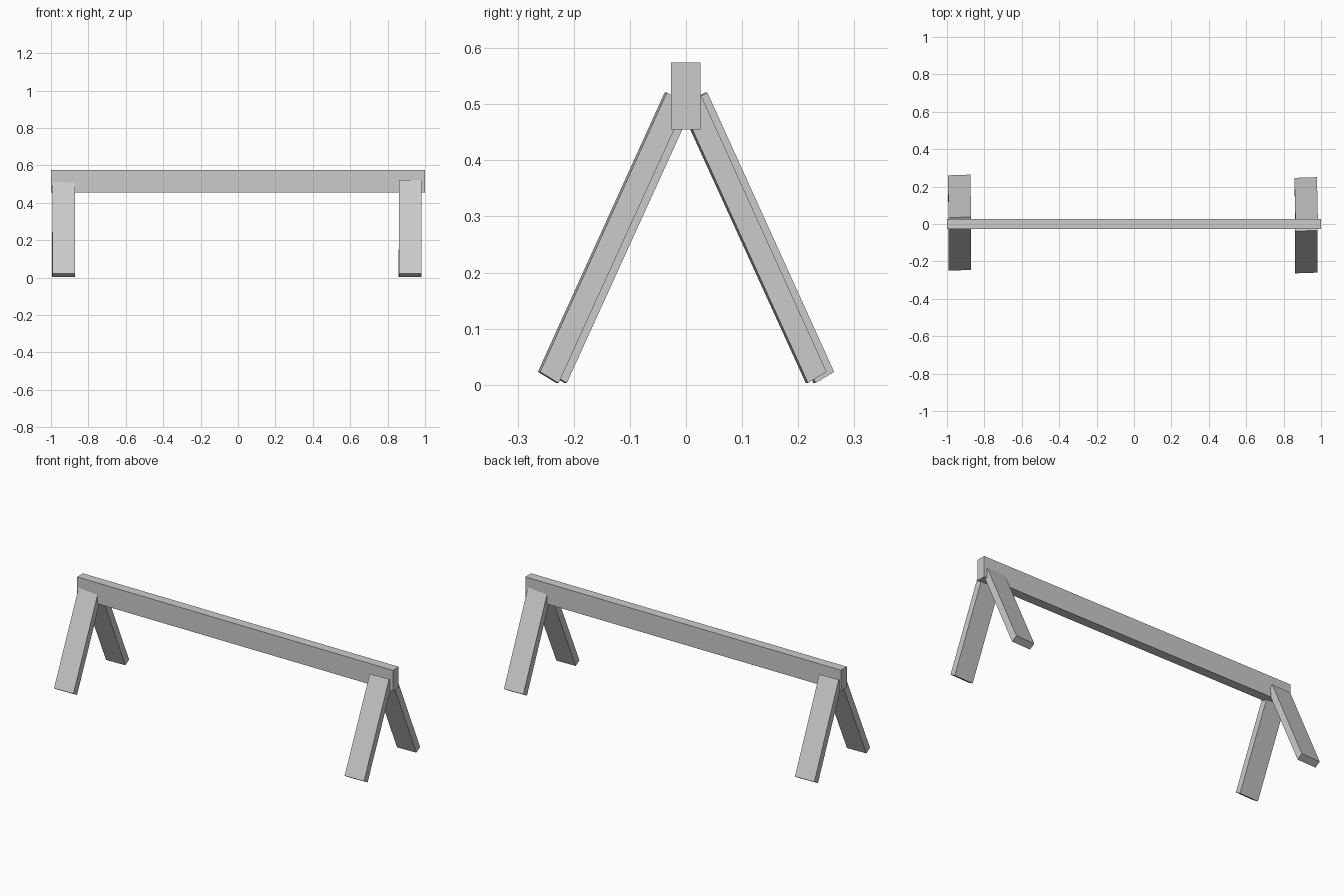
import bpy
import bmesh

if "Cube" in bpy.data.objects:
    bpy.data.objects.remove(bpy.data.objects["Cube"])


def make_object(name, bm):
    bmesh.ops.recalc_face_normals(bm, faces=bm.faces)
    mesh = bpy.data.meshes.new(name)
    bm.to_mesh(mesh)
    bm.free()
    obj = bpy.data.objects.new(name, mesh)
    bpy.context.collection.objects.link(obj)
    return obj


# Horizontal beam
bm = bmesh.new()
bmesh.ops.create_cube(bm, size=1)
bmesh.ops.scale(bm, vec=(2.0, 0.053, 0.119), verts=bm.verts)
bmesh.ops.translate(bm, vec=(0, -0.0005, 0.5145), verts=bm.verts)
make_object("beam", bm)

# Slanted board profile (distance from centre, height): outer foot, outer top, inner top, inner foot
PROFILE = [(0.262, 0.023), (0.036, 0.521), (0.002, 0.501), (0.229, 0.003)]
WIDTH = 0.12
TWIST = 0.004  # slight hand-built skew across the board width


def leg(name, x_foot, x_top, side, inset):
    bm = bmesh.new()
    ends = []
    for s in (-0.5, 0.5):
        ring = []
        for d, z in PROFILE:
            x = x_foot + (x_top - x_foot) * z / 0.52 + s * WIDTH
            ring.append(bm.verts.new((x, side * (d - inset) + s * TWIST, z)))
        ends.append(ring)
        bm.faces.new(ring)
    a, b = ends
    for i in range(4):
        j = (i + 1) % 4
        bm.faces.new((a[i], a[j], b[j], b[i]))
    make_object(name, bm)


# Four splayed legs, each opposing pair slightly offset
leg("front_left_leg", -0.931, -0.931, -1, 0.0145)
leg("back_left_leg", -0.935, -0.931, 1, 0.0)
leg("front_right_leg", 0.920, 0.921, -1, 0.0)
leg("back_right_leg", 0.918, 0.923, 1, 0.0135)
